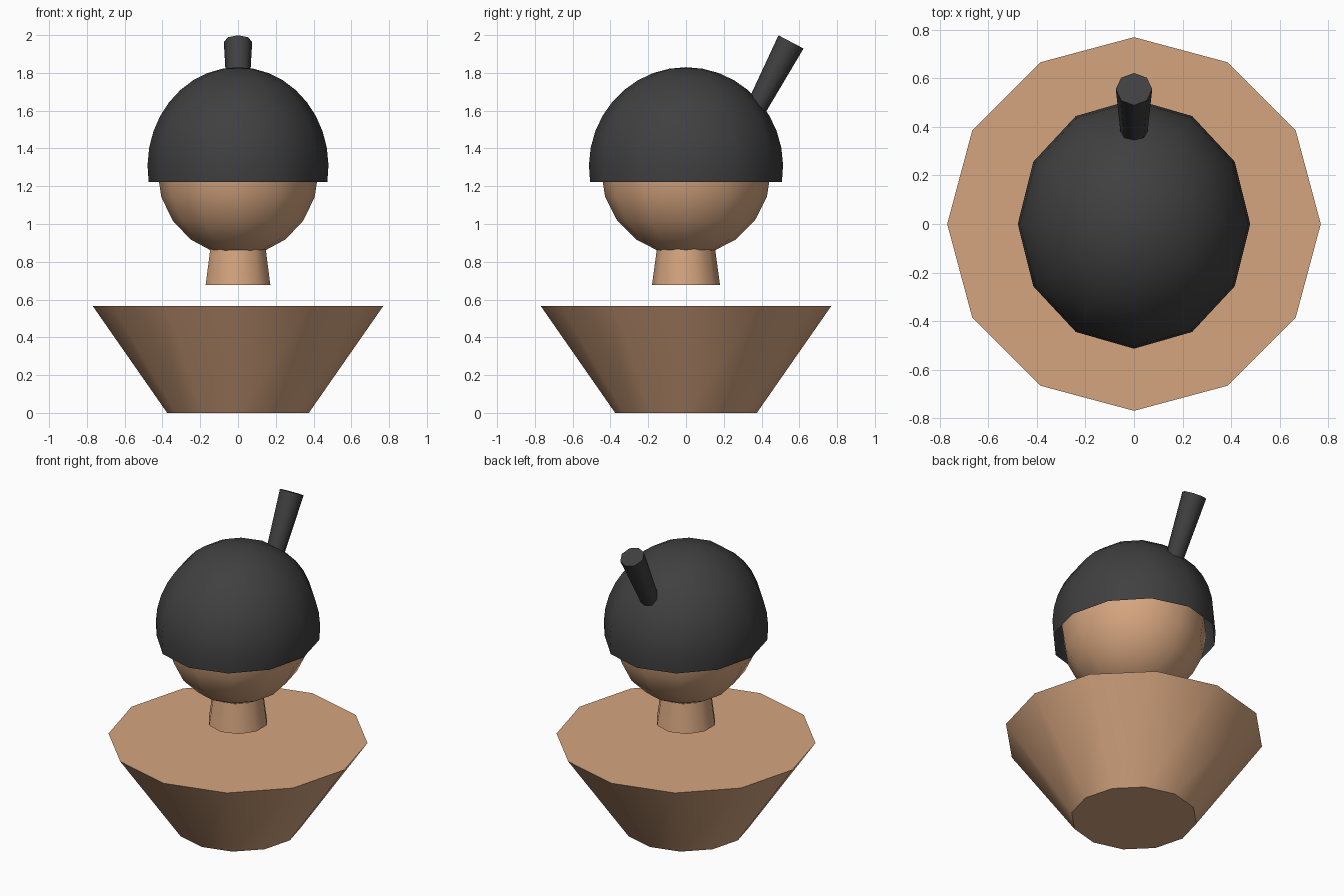
import bpy, bmesh, math
from mathutils import Matrix

if "Cube" in bpy.data.objects:
    bpy.data.objects.remove(bpy.data.objects["Cube"])


def material(name, rgb):
    m = bpy.data.materials.new(name)
    m.diffuse_color = (*rgb, 1)
    m.use_nodes = True
    m.node_tree.nodes["Principled BSDF"].inputs["Base Color"].default_value = m.diffuse_color
    return m


SKIN = material("skin tan", (0.665, 0.375, 0.212))
BLACK = material("hair charcoal", (0.051, 0.051, 0.051))


def lathe(name, profile, sides, mat, matrix=Matrix(), cap=True):
    """Spin (radius, height) points around z; a vertex lies on the y axis."""
    bm = bmesh.new()
    rings = []
    for r, z in profile:
        if r < 1e-5:
            rings.append([bm.verts.new((0, 0, z))] * sides)
        else:
            angles = [math.pi / 2 + 2 * math.pi * i / sides for i in range(sides)]
            rings.append([bm.verts.new((r * math.cos(a), r * math.sin(a), z)) for a in angles])
    for low, high in zip(rings, rings[1:]):
        for i in range(sides):
            j = (i + 1) % sides
            bm.faces.new(list(dict.fromkeys((low[i], low[j], high[j], high[i]))))
    if cap:
        if profile[0][0] > 0:
            bm.faces.new(rings[0][::-1])
        if profile[-1][0] > 0:
            bm.faces.new(rings[-1])
    bm.transform(matrix)
    mesh = bpy.data.meshes.new(name)
    bm.to_mesh(mesh)
    bm.free()
    mesh.materials.append(mat)
    obj = bpy.data.objects.new(name, mesh)
    bpy.context.collection.objects.link(obj)
    bpy.ops.object.select_all(action='DESELECT')
    bpy.context.view_layer.objects.active = obj
    obj.select_set(True)
    bpy.ops.object.shade_smooth_by_angle(angle=math.radians(50))
    return obj


def arc(end, rings):
    """Unit sphere profile from polar angle `end` up to the top pole."""
    pts = [(math.sin(end * i / rings), math.cos(end * i / rings)) for i in range(rings, 0, -1)]
    return [(0 if r < 1e-5 else r, z) for r, z in pts] + [(0, 1)]


def place(z, sx, sy, sz):
    return Matrix.Translation((0, 0, z)) @ Matrix.Diagonal((sx, sy, sz, 1))


# Body: inverted cone that floats below the neck
lathe("torso", [(0.375, 0), (0.77, 0.567)], 12, SKIN)

# Neck and head
lathe("neck", [(0.18, 0.678), (0.143, 0.95)], 10, SKIN)
lathe("head", arc(math.pi, 10), 12, SKIN, place(1.282, 0.427, 0.45, 0.45))

# Hair: open shell reaching a little below its equator
lathe("hair_cap", arc(math.pi * 0.55, 10), 12, BLACK,
      place(1.304, 0.479, 0.514, 0.526), cap=False)

# Ponytail: tapered rod leaning backwards, origin at its outer end
lean = Matrix.Translation((0, 0.556, 1.964)) @ Matrix.Rotation(math.radians(-27.8), 4, 'X')
lathe("ponytail", [(0.05, -0.5), (0.075, 0)], 8, BLACK, lean)
